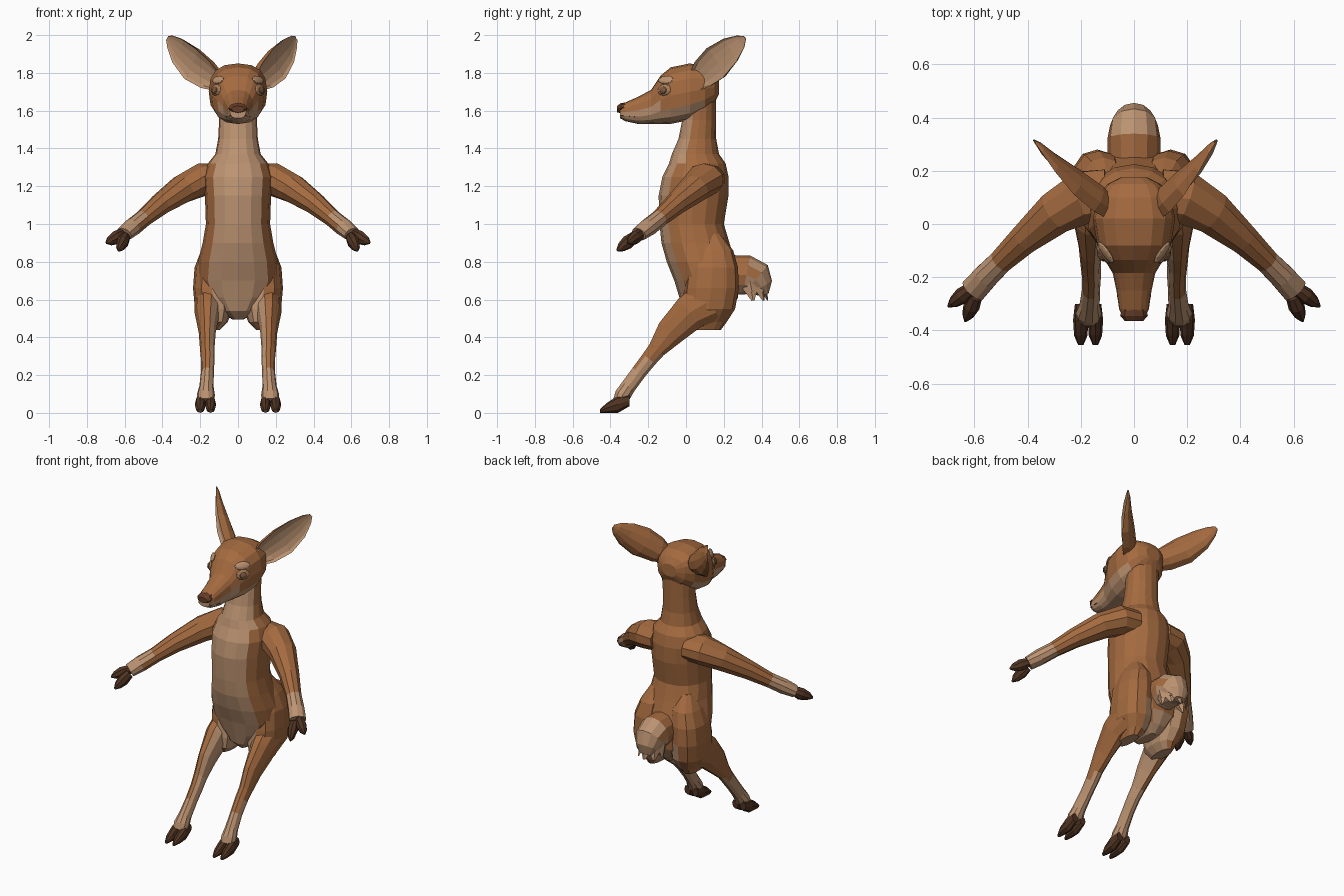
import bpy, bmesh, math
from mathutils import Vector, Matrix

cube = bpy.data.objects.get("Cube")
if cube:
    bpy.data.objects.remove(cube)


def material(name, rgb):
    m = bpy.data.materials.new(name)
    m.use_nodes = True
    m.diffuse_color = (*rgb, 1)
    m.node_tree.nodes["Principled BSDF"].inputs["Base Color"].default_value = (*rgb, 1)
    return m


FUR = material("brown_fur", (.37, .145, .05))
PALE = material("pale_fur", (.5, .29, .165))
HOOF = material("dark_hoof", (.08, .034, .016))
NOSE = material("nose_brown", (.13, .045, .02))
EYE = material("eye_brown", (.2, .095, .048))
TAN = material("tan_skin", (.38, .2, .1))

X, Y, Z = Vector((1, 0, 0)), Vector((0, 1, 0)), Vector((0, 0, 1))


def finish(bm, name, mats, rule=None, mirror=False):
    """Turn a bmesh into a flat-shaded object, coloured face by face."""
    bmesh.ops.recalc_face_normals(bm, faces=bm.faces)
    for f in bm.faces:
        f.material_index = rule(f.calc_center_median(), f.normal) if rule else 0
    me = bpy.data.meshes.new(name)
    bm.to_mesh(me)
    bm.free()
    for m in mats:
        me.materials.append(m)
    ob = bpy.data.objects.new(name, me)
    bpy.context.collection.objects.link(ob)
    if mirror:
        ob.modifiers.new("both_sides", "MIRROR")


def add_loft(bm, secs, sides, side, axis=None, scoop=1, power=1):
    """Skin rings (x, y, z, half width, half depth); power under 1 squares them."""
    pts = [Vector(s[:3]) for s in secs]
    rings = []
    for k, s in enumerate(secs):
        d = axis or (pts[min(k + 1, len(pts) - 1)] - pts[max(k - 1, 0)]).normalized()
        u = (side - d * side.dot(d)).normalized()
        v = d.cross(u)
        ring = []
        for i in range(sides):
            t = math.tau * i / sides
            wide, deep = (math.copysign(abs(q) ** power, q) for q in (math.cos(t), math.sin(t)))
            if deep > 0:
                deep *= scoop
            ring.append(bm.verts.new(pts[k] + u * s[3] * wide + v * s[4] * deep))
        rings.append(ring)
    for a, b in zip(rings, rings[1:]):
        for i in range(sides):
            j = (i + 1) % sides
            bm.faces.new((a[i], a[j], b[j], b[i]))
    bm.faces.new(rings[0][::-1])
    bm.faces.new(rings[-1])


def loft(name, secs, sides, side, mats, rule=None, mirror=False, **shape):
    bm = bmesh.new()
    add_loft(bm, secs, sides, side, **shape)
    finish(bm, name, mats, rule, mirror)


def blob(name, pos, normal, size, mat):
    """Flattened ball lying against a surface, on both sides of the head."""
    bm = bmesh.new()
    bmesh.ops.create_uvsphere(bm, u_segments=10, v_segments=6, radius=1)
    rot = Vector(normal).to_track_quat("Z", "Y").to_matrix().to_4x4()
    bm.transform(Matrix.Translation(pos) @ rot @ Matrix.Diagonal((*size, 1)))
    finish(bm, name, [mat], None, True)


# Torso and neck, with a pale chest stripe and a pale patch under the tail
torso = [(.11, .495, .03, .08), (.11, .54, .11, .125), (.12, .61, .185, .155),
         (.11, .7, .222, .172), (.08, .8, .212, .182), (.05, .9, .187, .18),
         (.03, 1, .17, .17), (.04, 1.15, .175, .185), (.05, 1.25, .183, .175),
         (.06, 1.32, .16, .15), (.05, 1.37, .12, .125), (.06, 1.45, .105, .1),
         (.07, 1.55, .1, .09), (.075, 1.65, .105, .085), (.075, 1.74, .1, .085)]
loft("torso", [(0, *s) for s in torso], 16, X, [FUR, PALE],
     lambda c, n: int((abs(c.x) < .135 and n.y < -.4) or n.z < -.6
                      or (c.z < .6 and abs(c.x) < .08)), axis=Z, power=.95)

# Head with pale jaw
head = [(.175, 1.73, .05, .04), (.15, 1.725, .1, .085), (.1, 1.715, .138, .122),
        (.02, 1.7, .155, .15), (-.08, 1.68, .138, .15), (-.135, 1.657, .11, .128),
        (-.185, 1.62, .08, .09), (-.25, 1.602, .066, .073), (-.32, 1.594, .056, .05),
        (-.35, 1.594, .042, .034)]
loft("head", [(0, *s) for s in head], 16, X, [FUR, PALE],
     lambda c, n: int(c.z < 1.63 + .09 * c.y and c.y < .06), axis=-Y, power=.8)
loft("nose", [(0, -.315, 1.622, .044, .022), (0, -.345, 1.614, .052, .026),
              (0, -.364, 1.608, .035, .018)], 8, X, [NOSE], axis=-Y)
loft("mouth", [(0, -.27, 1.568, .064, .004), (0, -.345, 1.574, .046, .004)],
     8, X, [NOSE], axis=-Y)

# Eyes, lids and brows
blob("eyelids", (.116, -.115, 1.71), (.8, -.55, .2), (.042, .032, .012), TAN)
blob("eyes", (.122, -.12, 1.708), (.8, -.55, .2), (.025, .02, .013), EYE)
blob("brows", (.106, -.107, 1.763), (.7, -.5, .5), (.05, .024, .01), PALE)

# Scooped ears, the right one splayed wider
for name, s, splay in (("left_ear", 1, 1), ("right_ear", -1, 1.35)):
    ear = [(.12, .045, 1.755, .055, .07), (.16, .08, 1.79, .08, .085),
           (.22, .15, 1.85, .095, .075), (.27, .23, 1.918, .075, .045),
           (.298, .287, 1.965, .04, .022), (.31, .31, 1.985, .012, .008)]
    ear = [(s * (.12 + (p[0] - .12) * splay), *p[1:]) for p in ear]
    ear_face = Vector((.79 * s, -.61, 0))
    loft(name, ear, 12, Vector((-.35, -.46 * s, .82 * s)), [FUR, PALE],
         lambda c, n: int(n.dot(ear_face) > .25), scoop=-.4)

# Arms
loft("arms", [(.1, .11, 1.24, .08, .1), (.19, .1, 1.235, .088, .105),
              (.29, .045, 1.188, .078, .085), (.41, -.055, 1.105, .06, .06),
              (.5, -.14, 1.03, .047, .047), (.56, -.2, .982, .048, .05),
              (.605, -.25, .945, .038, .052)],
     10, Z, [FUR, PALE], lambda c, n: int(c.x > .5), mirror=True)

# Haunches and legs, pale on the inside and the shins
loft("haunches", [(.1, .12, .95, .045, .06), (.115, .135, .86, .08, .115),
                  (.13, .14, .77, .1, .135), (.138, .135, .66, .1, .145),
                  (.128, .12, .55, .1, .14), (.12, .1, .48, .065, .115),
                  (.13, .1, .44, .035, .085)],
     12, X, [FUR, PALE],
     lambda c, n: int(c.z < .64 and (c.x < .11 or n.x < -.3 or n.z < -.7)), mirror=True,
     axis=-Z, power=.85)
loft("legs", [(.155, .12, .59, .075, .12), (.163, .02, .53, .067, .1),
              (.163, -.085, .425, .045, .08), (.163, -.155, .335, .038, .05),
              (.16, -.195, .285, .036, .045), (.162, -.25, .215, .034, .042),
              (.167, -.305, .14, .038, .042), (.17, -.335, .095, .048, .045),
              (.172, -.355, .06, .045, .035)],
     10, X, [FUR, PALE],
     lambda c, n: int(c.z < .27 or n.x < -.5 or (n.y > .4 and c.z < .32)), mirror=True)

# Cloven hooves on the feet
bm = bmesh.new()
for x in (.145, .2):
    add_loft(bm, [(x, -.3, .065, .022, .03), (x, -.36, .046, .029, .046),
                  (x, -.42, .026, .025, .026), (x, -.455, .01, .01, .01)], 8, X, axis=-Y)
finish(bm, "foot_hooves", [HOOF], None, True)

# Cloven hooves on the hands
bm = bmesh.new()
for base, tip in (((.595, -.23, .955), (.698, -.31, .9)),
                  ((.588, -.255, .945), (.634, -.365, .86))):
    base, tip = Vector(base), Vector(tip)
    add_loft(bm, [(*base.lerp(tip, t), r, r * .85)
                  for t, r in ((.15, .03), (.5, .037), (.8, .026), (1, .006))], 8, Z)
finish(bm, "hand_hooves", [HOOF], None, True)

# Tail, brown on top, with overlapping ragged pale tufts
bm = bmesh.new()
add_loft(bm, [(0, .24, .73, .098, .105), (0, .32, .73, .1, .105),
              (0, .37, .705, .09, .1), (0, .4, .665, .07, .065),
              (0, .42, .625, .04, .02)], 12, X)
for y, z, r in ((.33, .76, .085), (.335, .715, .088), (.34, .67, .082)):
    for i in range(5):
        t = math.pi * i / 4
        out = Vector((math.cos(t), math.sin(t), 0))
        root = Vector((0, y, z)) + out * r * .8
        end = root + out * .012 + Y * .015 - Z * .075
        add_loft(bm, [(*root, .045, .02), (*end, .008, .003)], 4, Z.cross(out))
finish(bm, "tail", [FUR, PALE],
       lambda c, n: int(c.y > .3 and (n.y > .35 or c.z < .69) or n.z < -.3))
